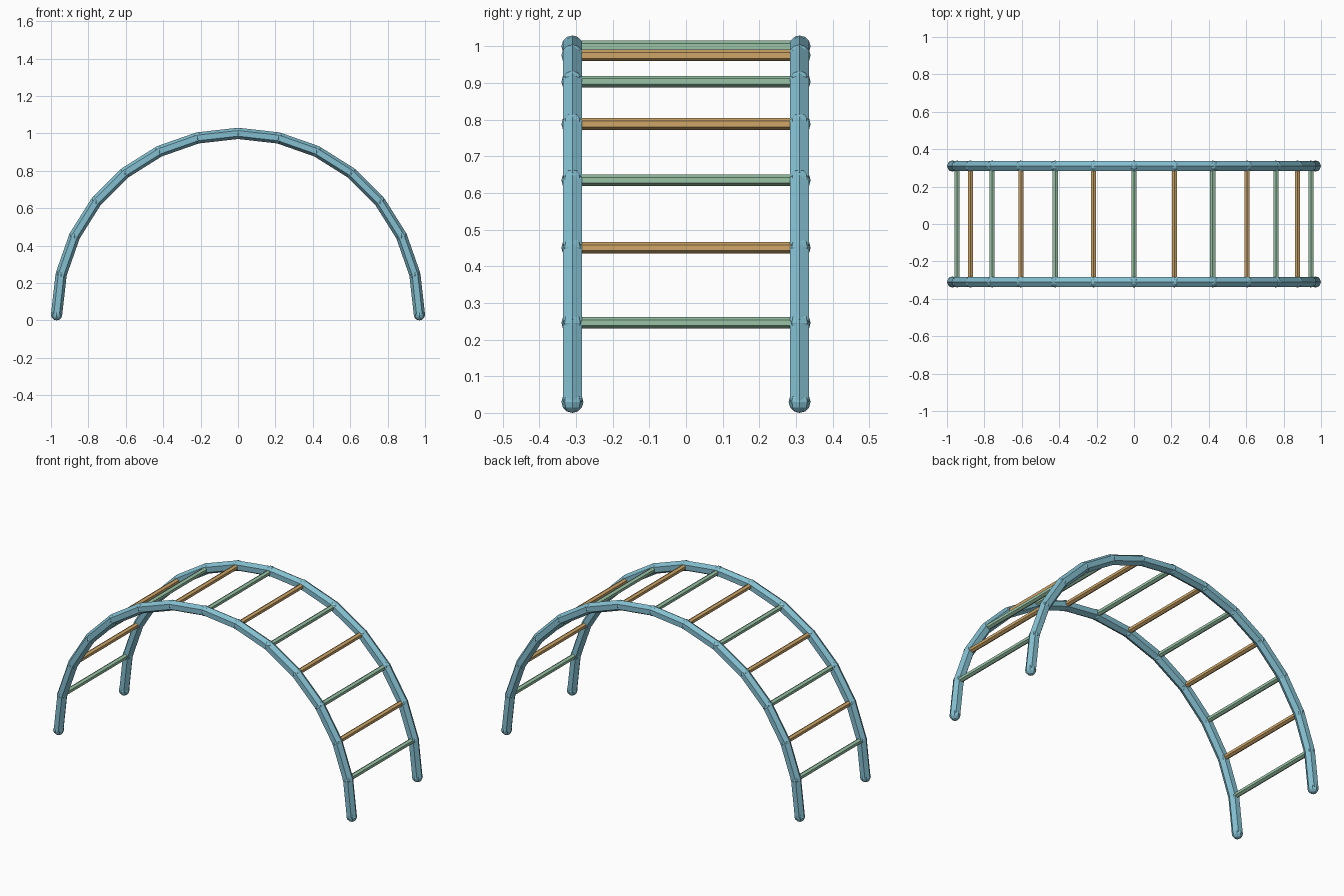
import bpy
import math
from mathutils import Vector, Matrix

if "Cube" in bpy.data.objects:
    bpy.data.objects.remove(bpy.data.objects["Cube"])

R, BASE, HALF_WIDTH, STEPS = 0.97, 0.03, 0.31, 14


def material(name, rgb):
    m = bpy.data.materials.new(name)
    m.diffuse_color = (*rgb, 1)
    m.use_nodes = True
    m.node_tree.nodes["Principled BSDF"].inputs["Base Color"].default_value = m.diffuse_color
    return m


BLUE = material("sky blue", (0.23, 0.52, 0.63))
GREEN = material("soft green", (0.32, 0.55, 0.38))
ORANGE = material("wood orange", (0.62, 0.38, 0.14))


def finish(name, mat):
    ob = bpy.context.object
    ob.name = name
    ob.data.materials.append(mat)
    return ob


def bar(name, a, b, radius, sides, mat):
    """Straight prism from a to b, with a corner edge facing up/outward."""
    z = (b - a).normalized()
    y = Vector((0, 1, 0)) if abs(z.y) < 0.5 else Vector((1, 0, 0))
    x = y.cross(z)
    bpy.ops.mesh.primitive_cylinder_add(vertices=sides, radius=radius, depth=(b - a).length)
    ob = finish(name, mat)
    # cylinder corners start on local y, so local y takes the radial direction
    rot = Matrix((-y, x, z)).transposed().to_4x4()
    ob.matrix_world = Matrix.Translation((a + b) / 2) @ rot


def node(i, y):
    t = math.pi * i / STEPS
    return Vector((-R * math.cos(t), y, BASE + R * math.sin(t)))


# two arched side rails made of straight tubes and ball joints
for side, y in (("front", -HALF_WIDTH), ("back", HALF_WIDTH)):
    for i in range(STEPS + 1):
        bpy.ops.mesh.primitive_uv_sphere_add(segments=8, ring_count=6, radius=0.03,
                                             location=node(i, y))
        finish(f"{side}_rail_joint", BLUE)
        if i < STEPS:
            bar(f"{side}_rail_tube", node(i, y), node(i + 1, y), 0.03, 6, BLUE)

# rungs in alternating colours
for i in range(1, STEPS):
    bar("rung", node(i, -HALF_WIDTH), node(i, HALF_WIDTH), 0.016, 6, GREEN if i % 2 else ORANGE)
